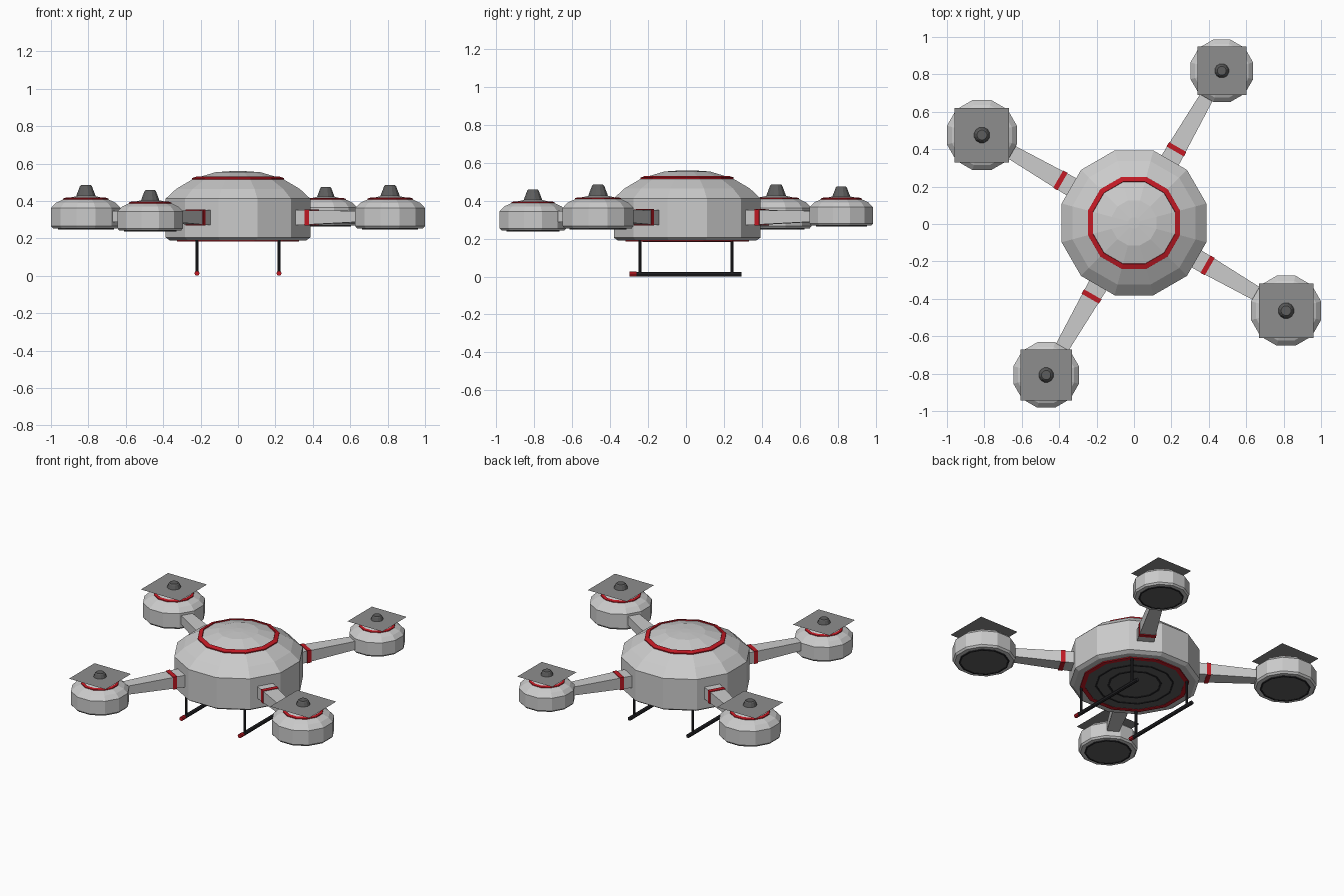
import bpy, bmesh, math
from mathutils import Matrix, Vector

if "Cube" in bpy.data.objects:
    bpy.data.objects.remove(bpy.data.objects["Cube"])

CY = 0.006           # hub centre in y
SIDES = 12
COS = math.cos(math.pi / SIDES)


def material(name, rgb):
    m = bpy.data.materials.new(name)
    m.diffuse_color = (*rgb, 1)
    m.use_nodes = True
    m.node_tree.nodes["Principled BSDF"].inputs["Base Color"].default_value = m.diffuse_color
    return m


RED = material("red", (0.55, 0.01, 0.018))
BLACK = material("black", (0.02, 0.02, 0.023))
DARK = material("dark_grey", (0.11, 0.11, 0.11))
MID = material("mid_grey", (0.27, 0.27, 0.27))


def finish(bm, name, mat=None, matrix=Matrix()):
    bmesh.ops.recalc_face_normals(bm, faces=bm.faces)
    me = bpy.data.meshes.new(name)
    bm.to_mesh(me)
    bm.free()
    ob = bpy.data.objects.new(name, me)
    ob.matrix_world = matrix
    bpy.context.collection.objects.link(ob)
    if mat:
        me.materials.append(mat)
    return ob


def lathe(name, profile, centre, scale=1, mat=None, closed=False):
    """Twelve-sided turned part; profile radii run to the middle of each flat."""
    bm = bmesh.new()
    rings = []
    for r, z in profile:
        rings.append([bm.verts.new((r / COS * math.cos(a), r / COS * math.sin(a), z))
                      for a in (2 * math.pi * (i + 0.5) / SIDES for i in range(SIDES))])
    pairs = list(zip(rings, rings[1:])) + ([(rings[-1], rings[0])] if closed else [])
    for lo, hi in pairs:
        for i in range(SIDES):
            j = (i + 1) % SIDES
            bm.faces.new((lo[i], lo[j], hi[j], hi[i]))
    if not closed:
        bm.faces.new(rings[0])
        bm.faces.new(rings[-1])
    return finish(bm, name, mat, Matrix.Translation(centre) @ Matrix.Scale(scale, 4))


def flat_ring(name, r0, r1, z0, z1, centre, scale=1, mat=None):
    return lathe(name, [(r1, z0), (r1, z1), (r0, z1), (r0, z0)], centre, scale, mat, True)


def beam(name, start, end, matrix, mat=None):
    """Tapered box along x; each end is (x, half width, z middle, half height)."""
    bm = bmesh.new()
    bmesh.ops.create_cube(bm, size=2)
    for v in bm.verts:
        x, w, z, h = end if v.co.x > 0 else start
        v.co = Vector((x, v.co.y * w, z + v.co.z * h))
    return finish(bm, name, mat, matrix)


def rod(name, a, b, radius, mat):
    a, b = Vector(a), Vector(b)
    bm = bmesh.new()
    bmesh.ops.create_cone(bm, cap_ends=True, segments=8, radius1=radius, radius2=radius,
                          depth=(b - a).length)
    rot = (b - a).to_track_quat('Z', 'Y').to_matrix().to_4x4()
    return finish(bm, name, mat, Matrix.Translation((a + b) / 2) @ rot)


# Central body with domed top
hub = (0, CY, 0)
lathe("body", [(0.365, 0.19), (0.387, 0.205), (0.387, 0.412), (0.33, 0.465),
               (0.24, 0.518), (0.12, 0.554), (0.03, 0.56)], hub)
lathe("dome_stripe", [(0.245, 0.508), (0.246, 0.522), (0.22, 0.531), (0.216, 0.515)],
      hub, mat=RED, closed=True)

# Underside plate and rings
flat_ring("belly_stripe", 0.297, 0.325, 0.184, 0.195, hub, mat=RED)
lathe("belly_plate", [(0.297, 0.186), (0.297, 0.195)], hub, mat=DARK)
flat_ring("belly_outer_ring", 0.225, 0.235, 0.183, 0.19, hub, mat=BLACK)
flat_ring("belly_inner_ring", 0.15, 0.162, 0.183, 0.19, hub, mat=BLACK)

# Four arms with motor pods: (name, angle, pod scale, pod base height)
for label, angle, s, base in (("back_right", 60, 0.895, 0.269), ("back_left", 150, 1, 0.254),
                              ("front_left", 240, 0.937, 0.243), ("front_right", 330, 1, 0.254)):
    a = math.radians(angle)
    spin = Matrix.Translation(hub) @ Matrix.Rotation(a, 4, 'Z')
    beam(label + "_arm", (0.33, 0.055, 0.31, 0.042), (0.80, 0.037, 0.318, 0.028), spin)
    beam(label + "_arm_stripe", (0.441, 0.054, 0.312, 0.043), (0.468, 0.053, 0.312, 0.042),
         spin, RED)

    c = (0.939 * math.cos(a), CY + 0.939 * math.sin(a), base)
    lathe(label + "_pod", [(0.177, 0), (0.187, 0.012), (0.187, 0.108), (0.16, 0.136),
                           (0.115, 0.157), (0.05, 0.172)], c, s)
    lathe(label + "_pod_stripe", [(0.122, 0.150), (0.121, 0.159), (0.106, 0.164),
                                  (0.104, 0.155)], c, s, RED, True)
    lathe(label + "_pod_base", [(0.148, -0.004), (0.148, 0.004)], c, s, DARK)
    flat_ring(label + "_pod_base_ring", 0.14, 0.15, -0.006, 0.003, c, s, BLACK)
    lathe(label + "_rotor_hub", [(0.053, 0.165), (0.05, 0.178), (0.032, 0.225), (0.026, 0.231)],
          c, s, DARK)
    # Rotor sheet: one flat square
    bm = bmesh.new()
    bmesh.ops.create_grid(bm, x_segments=1, y_segments=1, size=0.146)
    finish(bm, label + "_rotor_sheet", MID,
           Matrix.Translation((c[0], c[1], base + 0.2 * s)) @ Matrix.Scale(s, 4))

# Landing skids
for side, x in (("left", -0.219), ("right", 0.219)):
    rod(side + "_skid", (x, -0.262, 0.0125), (x, 0.294, 0.0125), 0.0125, BLACK)
    rod(side + "_skid_tip", (x, -0.297, 0.0135), (x, -0.262, 0.0135), 0.0135, RED)
    for end, y in (("front", -0.242), ("back", 0.242)):
        rod(f"{side}_{end}_strut", (x, y, 0.012), (x, y, 0.21), 0.008, BLACK)
